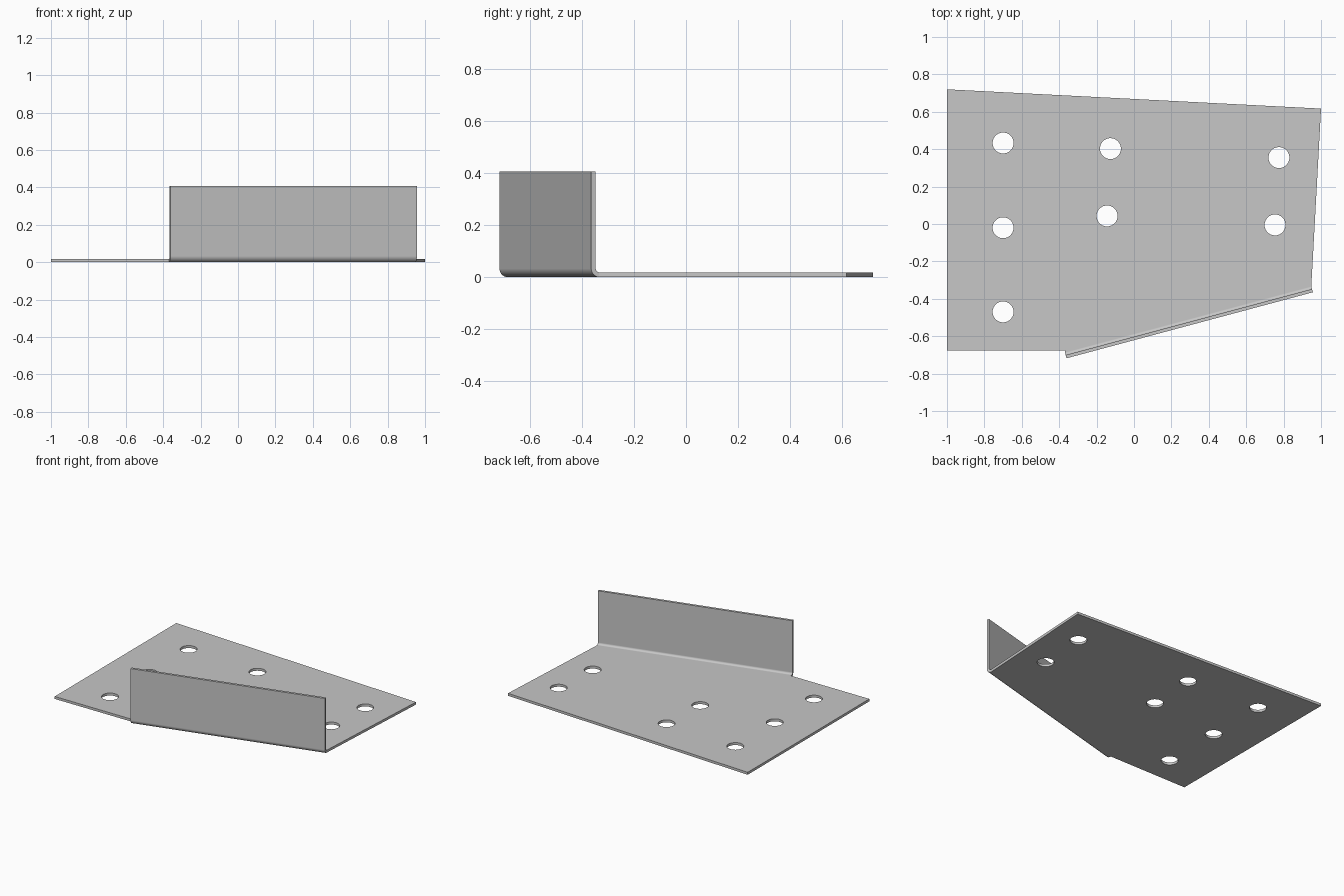
import bpy, bmesh, math
from mathutils import Vector, Matrix

if "Cube" in bpy.data.objects:
    bpy.data.objects.remove(bpy.data.objects["Cube"])

THICK, BEND_R, HEIGHT, HOLE_R = 0.018, 0.033, 0.407, 0.056
BEND_STEPS = 10
GREY = (0.57, 0.57, 0.57, 1)

steel = bpy.data.materials.new("grey steel")
steel.use_nodes = True
steel.diffuse_color = GREY
steel.node_tree.nodes["Principled BSDF"].inputs["Base Color"].default_value = GREY

# Bend line: runs at 15 degrees, set in from the flange's outer face
slope = math.radians(15)
along = Vector((math.cos(slope), math.sin(slope), 0))
inward = Vector((-along.y, along.x, 0))
bend_a = Vector((-0.361, -0.718, 0)) + inward * BEND_R
bend_b = bend_a + along * 1.364

# Flat plate
bm = bmesh.new()
outline = [bend_a, bend_b, (1, 0.617, 0), (-1, 0.72, 0), (-1, -0.677, 0), (bend_a.x, -0.677, 0)]
base = bm.faces.new([bm.verts.new(p) for p in outline])
top = bmesh.ops.extrude_face_region(bm, geom=[base], use_keep_orig=True)["geom"]
bmesh.ops.translate(bm, vec=(0, 0, THICK), verts=[v for v in top if isinstance(v, bmesh.types.BMVert)])
bmesh.ops.recalc_face_normals(bm, faces=bm.faces)


def extrude(face):
    """Extrude one face, returning the new face."""
    return bmesh.ops.extrude_discrete_faces(bm, faces=[face])["faces"][0]


# Rounded bend, then the upright flange
end = min(bm.faces, key=lambda f: f.normal.dot(inward))
axis = bend_a + Vector((0, 0, BEND_R))
for _ in range(BEND_STEPS):
    end = extrude(end)
    bmesh.ops.rotate(bm, verts=end.verts, cent=axis,
                     matrix=Matrix.Rotation(-math.pi / 2 / BEND_STEPS, 3, along))
end = extrude(end)
bmesh.ops.translate(bm, verts=end.verts, vec=(0, 0, HEIGHT - BEND_R))
bmesh.ops.recalc_face_normals(bm, faces=bm.faces)

mesh = bpy.data.meshes.new("bracket")
bm.to_mesh(mesh)
bm.free()
mesh.materials.append(steel)
bracket = bpy.data.objects.new("bracket", mesh)
bpy.context.collection.objects.link(bracket)

# Screw holes
holes = [(-0.70, 0.433), (-0.70, -0.02), (-0.70, -0.47), (-0.126, 0.403),
         (-0.144, 0.043), (0.775, 0.355), (0.754, -0.005)]
cutters = []
for x, y in holes:
    bpy.ops.mesh.primitive_cylinder_add(vertices=40, radius=HOLE_R, depth=0.1, location=(x, y, 0))
    cutter = bpy.context.object
    cutter.name = "hole_cutter"
    cutter.hide_render = True
    cutter.data.materials.append(steel)
    cutters.append(cutter)
    cut = bracket.modifiers.new("hole", "BOOLEAN")
    cut.operation, cut.solver, cut.object = "DIFFERENCE", "EXACT", cutter

bpy.ops.object.select_all(action="DESELECT")
bracket.select_set(True)
bpy.context.view_layer.objects.active = bracket
for mod in list(bracket.modifiers):
    bpy.ops.object.modifier_apply(modifier=mod.name)
for cutter in cutters:
    bpy.data.objects.remove(cutter)

# Smooth bend and holes, crisp sheet edges
bpy.ops.object.shade_smooth_by_angle(angle=math.radians(30))
weighted = bracket.modifiers.new("flat_faces", "WEIGHTED_NORMAL")
weighted.keep_sharp = True
